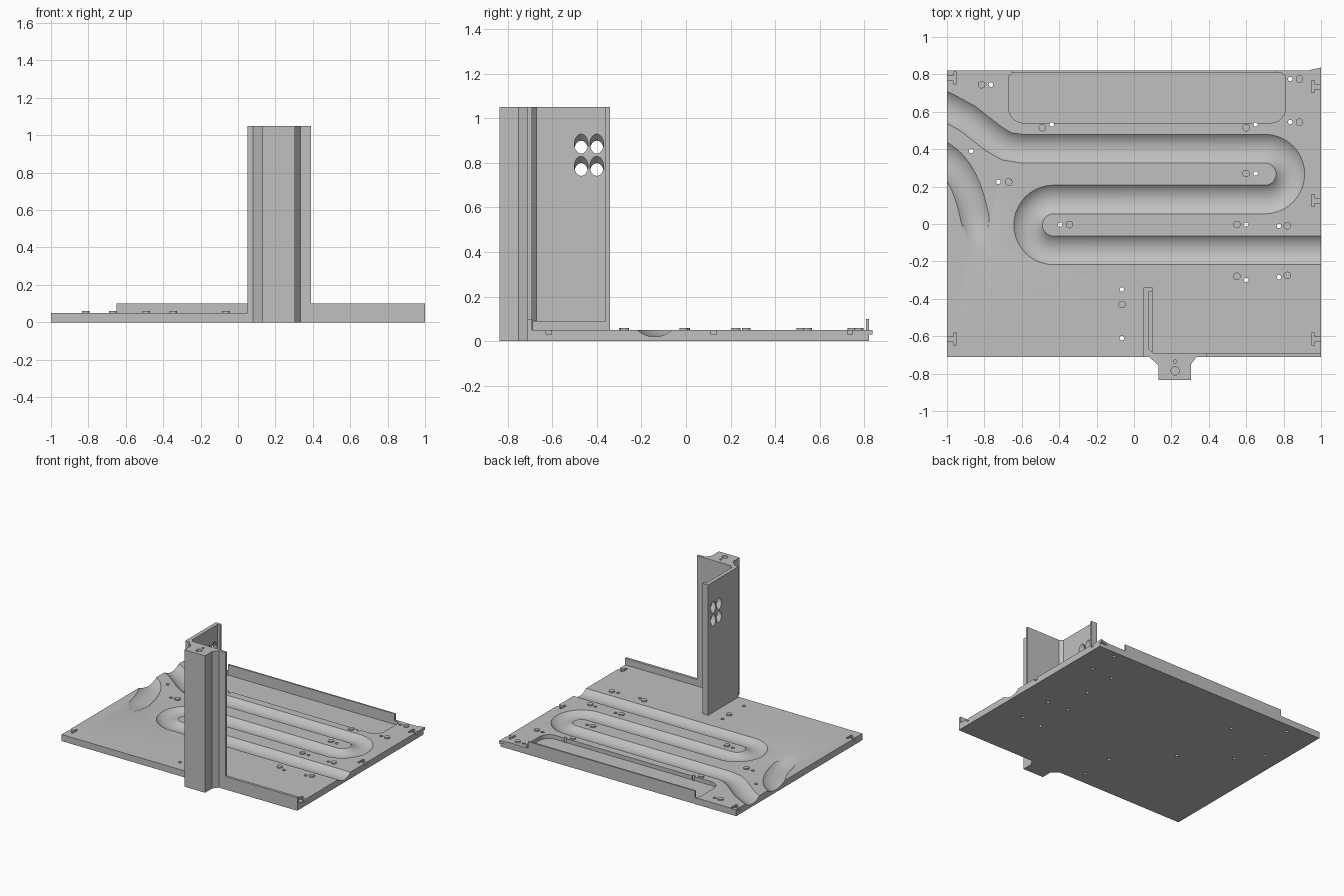
import bpy, bmesh
from math import pi, cos, sin
from mathutils import Matrix, Vector

cube = bpy.data.objects.get("Cube")
if cube:
    bpy.data.objects.remove(cube, do_unlink=True)

grey = bpy.data.materials.new("plain_grey")
grey.use_nodes = True
colour = (0.53, 0.53, 0.53, 1)
grey.diffuse_color = colour
grey.node_tree.nodes["Principled BSDF"].inputs["Base Color"].default_value = colour


def finish(name, bm):
    bmesh.ops.recalc_face_normals(bm, faces=bm.faces)
    mesh = bpy.data.meshes.new(name)
    bm.to_mesh(mesh)
    bm.free()
    mesh.materials.append(grey)
    obj = bpy.data.objects.new(name, mesh)
    bpy.context.collection.objects.link(obj)
    return obj


def prism(name, outline, z0, z1):
    bm = bmesh.new()
    face = bm.faces.new([bm.verts.new((x, y, z0)) for x, y in outline])
    top = bmesh.ops.extrude_face_region(bm, geom=[face], use_keep_orig=True)["geom"]
    verts = [v for v in top if isinstance(v, bmesh.types.BMVert)]
    bmesh.ops.translate(bm, verts=verts, vec=(0, 0, z1 - z0))
    return finish(name, bm)


def box(name, x0, x1, y0, y1, z0, z1):
    return prism(name, [(x0, y0), (x1, y0), (x1, y1), (x0, y1)], z0, z1)


def cylinder(name, centre, radius, length, tilt=0.0):
    bm = bmesh.new()
    matrix = Matrix.Translation(centre) @ Matrix.Rotation(tilt, 4, "Y")
    bmesh.ops.create_cone(bm, cap_ends=True, segments=24, radius1=radius,
                          radius2=radius, depth=length, matrix=matrix)
    return finish(name, bm)


def activate(obj):
    bpy.ops.object.select_all(action="DESELECT")
    obj.select_set(True)
    bpy.context.view_layer.objects.active = obj


def smooth(obj):
    activate(obj)
    bpy.ops.object.shade_smooth_by_angle(angle=pi / 6)


def cut(target, cutter):
    mod = target.modifiers.new("cut", "BOOLEAN")
    mod.operation, mod.solver, mod.object = "DIFFERENCE", "EXACT", cutter
    activate(target)
    bpy.ops.object.modifier_apply(modifier=mod.name)
    bpy.data.objects.remove(cutter, do_unlink=True)


def arc(cx, cy, r, a0, a1, n):
    angles = [a0 + (a1 - a0) * i / n for i in range(n + 1)]
    return [(cx + r * cos(a), cy + r * sin(a)) for a in angles]


def tube(name, path, radius):
    data = bpy.data.curves.new(name, "CURVE")
    data.dimensions = "3D"
    data.bevel_depth, data.bevel_resolution, data.use_fill_caps = radius, 16, True
    data.materials.append(grey)
    spline = data.splines.new("POLY")
    spline.points.add(len(path) - 1)
    for point, co in zip(spline.points, path):
        point.co = (*co, 1)
    obj = bpy.data.objects.new(name, data)
    bpy.context.collection.objects.link(obj)
    activate(obj)
    bpy.ops.object.convert(target="MESH")
    return bpy.context.object


TOP, BACK, FRONT = 0.05, 0.82, -0.71
GROOVE_R, GROOVE_Z = 0.114, 0.134

# Base plate
plate = box("base_plate", -1, 1, FRONT, BACK, 0, TOP)

# Serpentine channel
path = [(-1.15, 0.69), (-1, 0.625), (-0.89, 0.565), (-0.75, 0.455), (-0.68, 0.415), (-0.6, 0.403)]
path += arc(0.7, 0.267, 0.136, pi / 2, -pi / 2, 20)
path += arc(-0.43, -0.005, 0.136, pi / 2, 3 * pi / 2, 20)
path += [(1.15, -0.141)]
cut(plate, tube("channel_cutter", [(x, y, GROOVE_Z) for x, y in path], GROOVE_R))

# Short curved channel that runs out to the surface
start, bend, end = Vector((-1.0, 0.345)), Vector((-0.86, 0.23)), Vector((-0.83, -0.13))
path = [(-1.12, 0.43)]
for i in range(13):
    t = i / 12
    path.append(tuple(start * (1 - t) ** 2 + bend * 2 * t * (1 - t) + end * t * t))
ramp = [(x, y, GROOVE_Z + 0.032 * min(1, max(0, (0.03 - y) / 0.16))) for x, y in path]
cut(plate, tube("short_channel_cutter", ramp, GROOVE_R))

# Shallow rounded pocket beside the rear wall
outline = arc(-0.59, 0.62, 0.08, pi, 1.5 * pi, 6) + arc(0.73, 0.62, 0.08, -pi / 2, 0, 6)
outline += [(0.81, 0.79), (0.79, 0.807), (-0.65, 0.807), (-0.67, 0.79)]
cut(plate, prism("pocket_cutter", outline, 0.02, 0.2))

# T-shaped slots in the side edges
for side, y in [(-1, 0.78), (-1, -0.615), (1, 0.735), (1, 0.125), (1, -0.615)]:
    steps = [(1.05, -0.012), (0.965, -0.012), (0.965, -0.032), (0.948, -0.032)]
    half = [(side * x, y + d) for x, d in steps]
    mirrored = [(side * x, y - d) for x, d in reversed(steps)]
    cut(plate, prism("slot_cutter", half + mirrored, 0.03, 0.1))

# Through holes
for x, y in [(-0.765, 0.745), (-0.44, 0.532), (-0.87, 0.39), (-0.725, 0.225),
             (-0.395, -0.003), (-0.065, -0.35), (-0.065, -0.61), (0.65, 0.532),
             (0.65, 0.27), (0.6, -0.003), (0.6, -0.3), (0.775, -0.01),
             (0.775, -0.285), (0.835, 0.775), (0.835, 0.545)]:
    cut(plate, cylinder("hole_cutter", (x, y, 0), 0.012, 0.3))
smooth(plate)

# Raised pegs
for x, y in [(-0.815, 0.745), (-0.49, 0.515), (-0.67, 0.225), (-0.345, -0.003),
             (-0.065, -0.43), (0.6, 0.515), (0.6, 0.27), (0.55, -0.003),
             (0.55, -0.28), (0.82, -0.01), (0.82, -0.275), (0.885, 0.775),
             (0.885, 0.545)]:
    smooth(cylinder("peg", (x, y, 0.05), 0.02, 0.02))

# Low walls along the front and rear edges
box("front_wall", 0.38, 1, FRONT, -0.69, 0, 0.1)
box("rear_wall", -0.65, 0.765, 0.807, BACK, 0.01, 0.1)

# Flared rear corner lip
prism("corner_lip", [(0.93, BACK - 0.01), (1, BACK - 0.01), (1, 0.837), (0.93, BACK)], 0.03, TOP)

# Tall angle column with a square boss at the front
column = prism("column", [
    (0.05, -0.34), (0.05, FRONT), (0.08, FRONT), (0.13, -0.755), (0.13, -0.835),
    (0.305, -0.835), (0.305, -0.75), (0.335, FRONT), (0.39, FRONT), (0.39, -0.69),
    (0.103, -0.69), (0.08, -0.67), (0.08, -0.34)], 0, 1.05)

# Slanted cable holes, then the two sockets in the column top
for y in (-0.47, -0.40):
    for z in (0.885, 0.785):
        cut(column, cylinder("slant_cutter", (0.08, y, z), 0.031, 0.3, pi / 4))
for y, r in [(-0.785, 0.022), (-0.735, 0.009)]:
    cut(column, cylinder("socket_cutter", (0.22, y, 1.05), r, 0.2))
smooth(column)

# Lip and ledge on the inner side of the column
box("column_lip", 0.075, 0.10, -0.36, -0.34, 0, 1.05)
box("column_ledge", 0.075, 0.10, -0.69, -0.34, 0, 0.09)
